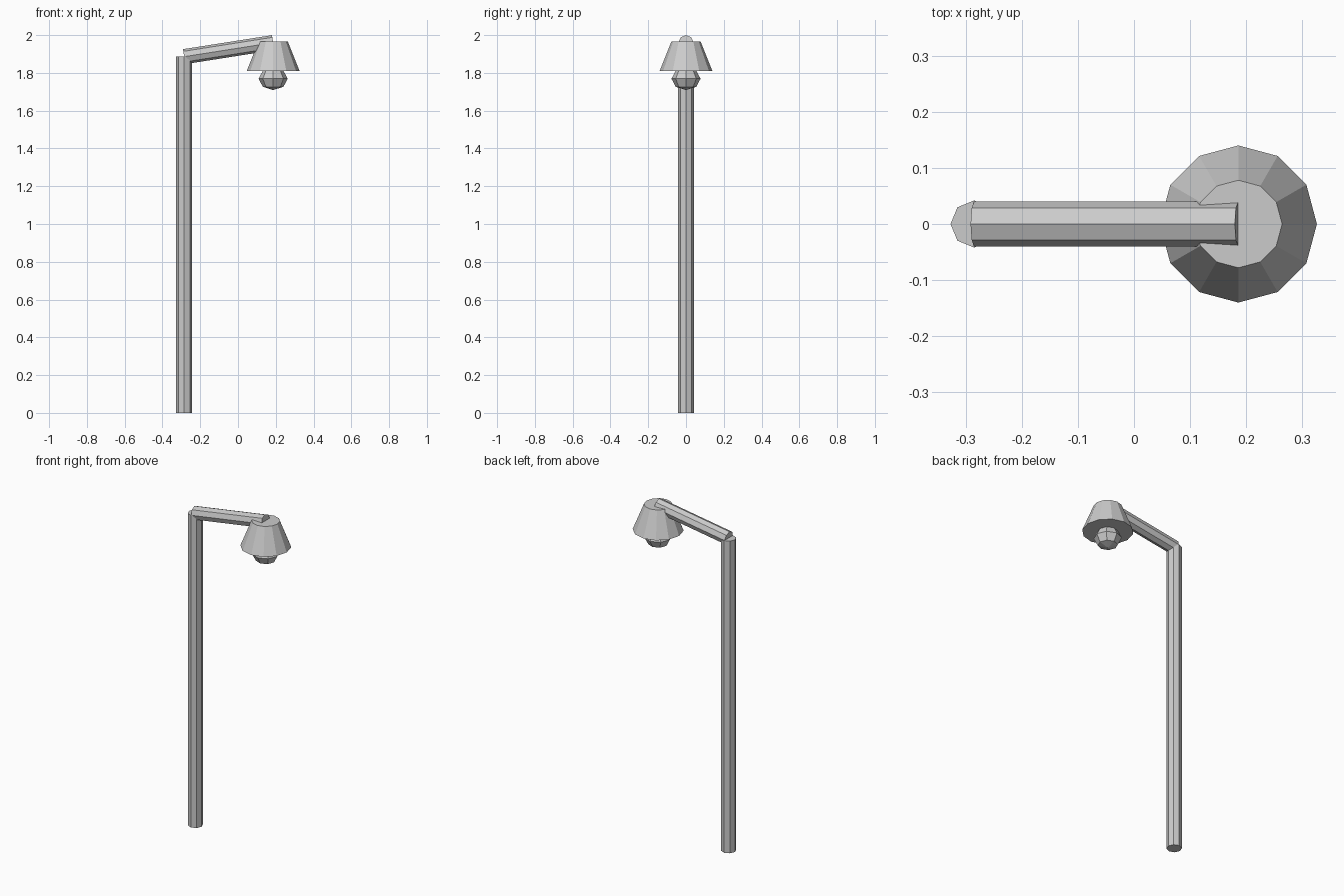
import bpy, math
from mathutils import Vector

if "Cube" in bpy.data.objects:
    bpy.data.objects.remove(bpy.data.objects["Cube"])

metal = bpy.data.materials.new("light_grey")
metal.diffuse_color = (0.6, 0.6, 0.6, 1)
metal.use_nodes = True
metal.node_tree.nodes["Principled BSDF"].inputs["Base Color"].default_value = metal.diffuse_color


def tapered(name, start, end, r1, r2, sides):
    """Closed flat-sided cylinder or cone running from start to end."""
    start, end = Vector(start), Vector(end)
    axis = end - start
    # Rotate about y only, as every part lies in the xz plane
    tilt = math.atan2(axis.x, axis.z)
    bpy.ops.mesh.primitive_cone_add(
        vertices=sides, radius1=r1, radius2=r2, depth=axis.length,
        location=(start + end) / 2, rotation=(0, tilt, 0))
    return finish(name)


def finish(name):
    obj = bpy.context.object
    obj.name = name
    obj.data.materials.append(metal)
    return obj


POLE_X, LAMP_X = -0.285, 0.186

# Upright and the sloping arm at its top
tapered("pole", (POLE_X, 0, 0), (POLE_X, 0, 1.886), 0.042, 0.042, 8)
tapered("arm", (POLE_X, 0, 1.886), (LAMP_X, 0, 1.96), 0.04, 0.04, 8)

# Closed conical shade
tapered("lamp_shade", (LAMP_X, 0, 1.81), (LAMP_X, 0, 1.965), 0.14, 0.078, 12)

# Flattened bulb below the shade
bpy.ops.mesh.primitive_uv_sphere_add(
    segments=8, ring_count=4, radius=1, location=(LAMP_X, 0, 1.769))
bulb = finish("bulb")
bulb.scale = (0.077, 0.077, 0.06)
